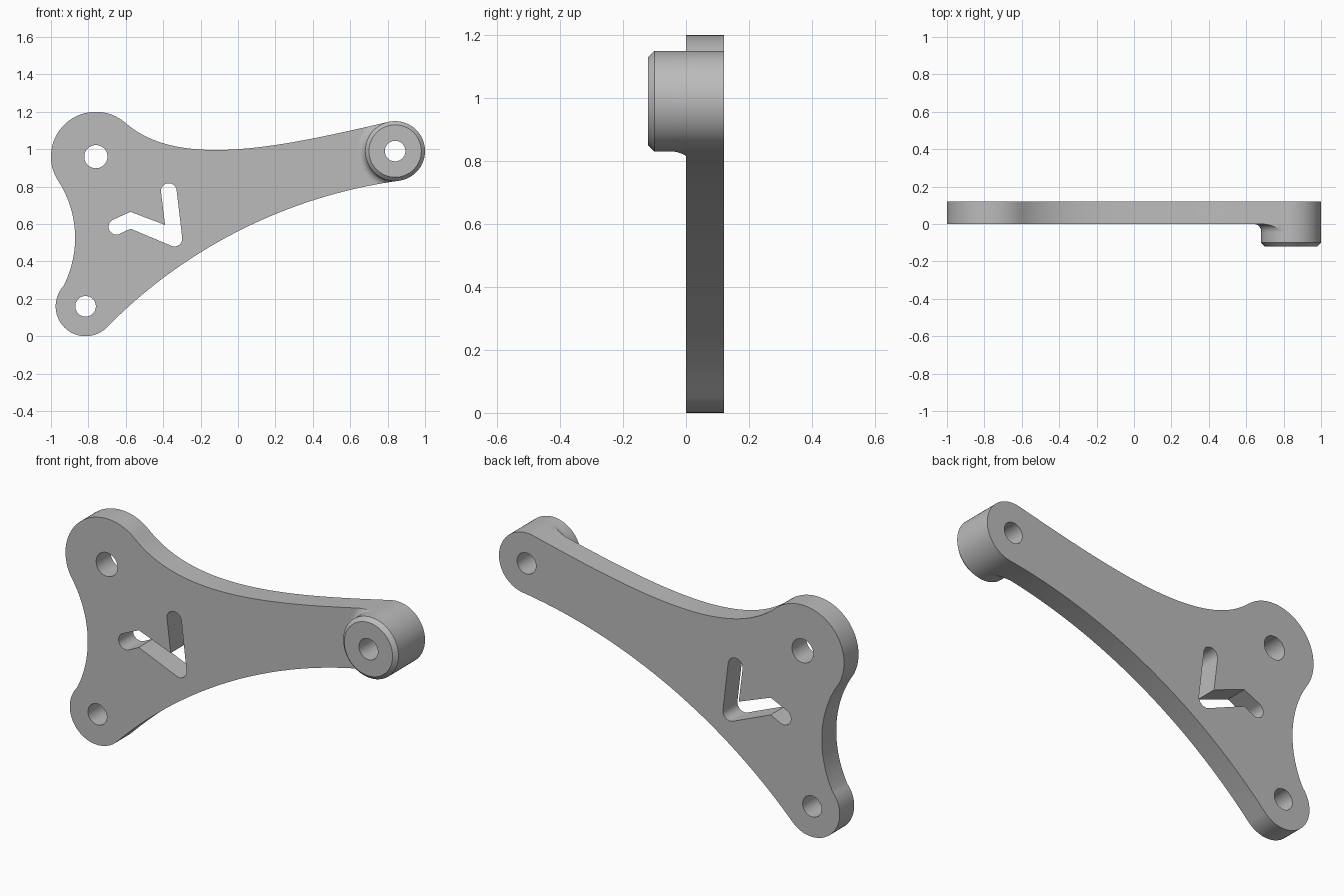
import bpy, bmesh
from math import sin, cos, radians, pi, atan2, degrees
from mathutils import Vector
from mathutils.geometry import interpolate_bezier

if "Cube" in bpy.data.objects:
    bpy.data.objects.remove(bpy.data.objects["Cube"])

gray = bpy.data.materials.new("plain gray")
gray.use_nodes = True
gray.diffuse_color = (0.5, 0.5, 0.5, 1)
gray.node_tree.nodes["Principled BSDF"].inputs["Base Color"].default_value = (0.5, 0.5, 0.5, 1)

TOP, LOW, TIP = (-0.76, 0.96), (-0.815, 0.16), (0.84, 0.99)   # hub centres (x, z)
THICK = 0.12


def arc(c, r, a0, a1, n=32):
    return [(c[0] + r * cos(radians(a0 + (a1 - a0) * i / n)),
             c[1] + r * sin(radians(a0 + (a1 - a0) * i / n))) for i in range(n + 1)]


def bow(p, q, sag, n=40):
    """Circular arc from p to q, bulging to the left of the direction of travel."""
    p, q = Vector(p), Vector(q)
    half = (q - p).length / 2
    r = (half * half + sag * sag) / (2 * abs(sag))
    d = (q - p).normalized()
    left = Vector((-d.y, d.x)) * (1 if sag > 0 else -1)
    c = (p + q) / 2 + left * (abs(sag) - r)
    v0, v1 = p - c, q - c
    a0 = atan2(v0.y, v0.x)
    sweep = (atan2(v1.y, v1.x) - a0 + pi) % (2 * pi) - pi
    return arc(c, r, degrees(a0), degrees(a0 + sweep), n)[1:-1]


def finish(ob):
    ob.data.materials.clear()
    ob.data.materials.append(gray)
    bpy.ops.object.select_all(action='DESELECT')
    ob.select_set(True)
    bpy.context.view_layer.objects.active = ob
    bpy.ops.object.shade_smooth_by_angle(angle=radians(30))


def mesh_object(name, bm):
    bmesh.ops.remove_doubles(bm, verts=bm.verts, dist=1e-5)
    bmesh.ops.recalc_face_normals(bm, faces=bm.faces)
    me = bpy.data.meshes.new(name)
    bm.to_mesh(me)
    bm.free()
    ob = bpy.data.objects.new(name, me)
    bpy.context.collection.objects.link(ob)
    return ob


def slab(name, loops, y0, y1):
    """Filled outline with holes, standing upright between y0 and y1."""
    cu = bpy.data.curves.new(name, 'CURVE')
    cu.dimensions, cu.fill_mode, cu.extrude = '2D', 'BOTH', (y1 - y0) / 2
    for loop in loops:
        sp = cu.splines.new('POLY')
        sp.points.add(len(loop) - 1)
        for pt, (x, z) in zip(sp.points, loop):
            pt.co = (x, z, 0, 1)
        sp.use_cyclic_u = True
    tmp = bpy.data.objects.new(name + " outline", cu)
    bpy.context.collection.objects.link(tmp)
    dg = bpy.context.evaluated_depsgraph_get()
    me = bpy.data.meshes.new_from_object(tmp.evaluated_get(dg))
    bpy.data.objects.remove(tmp)
    bm = bmesh.new()
    bm.from_mesh(me)
    for v in bm.verts:
        v.co = (v.co.x, (y0 + y1) / 2 - v.co.z, v.co.y)
    return mesh_object(name, bm)


def lathe(name, profile, closed=False, n=64):
    """Revolve (radius, y) points around the tip hub axis."""
    bm = bmesh.new()
    vs = [bm.verts.new((TIP[0] + r, y, TIP[1])) for r, y in profile]
    es = [bm.edges.new(p) for p in zip(vs, vs[1:])]
    if closed:
        es.append(bm.edges.new((vs[-1], vs[0])))
    bmesh.ops.spin(bm, geom=vs + es, cent=(TIP[0], 0, TIP[1]), axis=(0, 1, 0),
                   angle=2 * pi, steps=n)
    return mesh_object(name, bm)


# Plate outline, clockwise from the upper lobe
upper_lobe = arc(TOP, 0.24, 209, 49)
tip_end = arc(TIP, 0.16, 103, -82)
lower_lobe = arc(LOW, 0.16, -45, -222)
a, b = Vector(upper_lobe[-1]), Vector(tip_end[0])
upper_edge = [(p.x, p.y) for p in interpolate_bezier(
    a, a + Vector((0.285, -0.25)), b - Vector((0.584, 0.135)), b, 40)][1:-1]
lower_edge = bow(tip_end[-1], lower_lobe[0], -0.145)
back_edge = bow(lower_lobe[-1], upper_lobe[0], -0.08)
outline = upper_lobe + upper_edge + tip_end + lower_edge + lower_lobe + back_edge

# Bolt holes and the bent slot
holes = [arc(c, r, 0, 354.375, 63) for c, r in ((TOP, 0.062), (LOW, 0.055), (TIP, 0.055))]
slot = (arc((-0.65, 0.585), 0.042, 115, 295, 16) + [(-0.575, 0.575)]
        + arc((-0.34, 0.522), 0.042, 247, 367, 12)
        + arc((-0.37, 0.776), 0.042, 7, 187, 16) + [(-0.39, 0.595), (-0.575, 0.665)])
plate = slab("bracket_plate", [outline, slot] + holes, 0, THICK)
finish(plate)

# Raised tip boss with a chamfered rim
boss = lathe("tip_boss", [(0.055, 0), (0.055, -THICK), (0.14, -THICK), (0.16, -0.1), (0.16, 0)])
finish(boss)

# Fillet between boss and plate, trimmed to the plate outline
flare = [(r, y) for r, y in arc((0.2, -0.04), 0.04, 90, 180, 8)]
fillet = lathe("boss_fillet", flare + [(0.12, -0.04), (0.12, 0.02), (0.2, 0.02)], True)
trim = slab("fillet_trim", [outline], -0.1, 0.06)
trim.hide_render = True
mod = fillet.modifiers.new("trim", 'BOOLEAN')
mod.operation, mod.object, mod.solver = 'INTERSECT', trim, 'EXACT'
bpy.context.view_layer.objects.active = fillet
bpy.ops.object.modifier_apply(modifier=mod.name)
bpy.data.objects.remove(trim)
finish(fillet)
